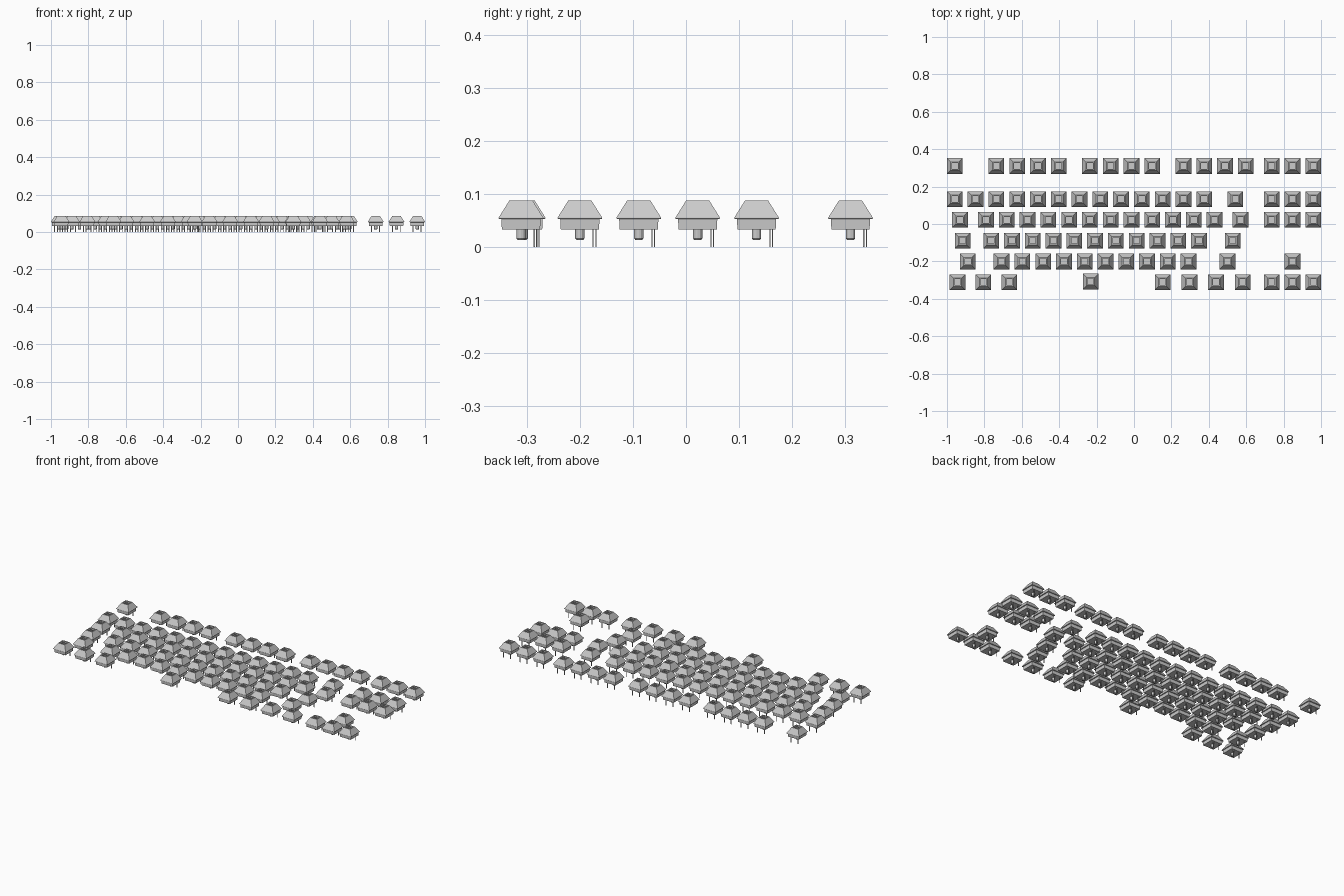
import bpy, bmesh, math
from mathutils import Matrix, Vector

if "Cube" in bpy.data.objects:
    bpy.data.objects.remove(bpy.data.objects["Cube"])

U = 0.1111          # key pitch
X0 = -0.958         # centre of the leftmost switch


def loft(bm, profile, sides, turn=0.0, centre=(0, 0)):
    """Stack regular polygon rings (radius, z) into a closed solid."""
    rings = []
    for r, z in profile:
        rings.append([bm.verts.new((centre[0] + r * math.cos(turn + 2 * math.pi * i / sides),
                                    centre[1] + r * math.sin(turn + 2 * math.pi * i / sides), z))
                      for i in range(sides)])
    for a, b in zip(rings, rings[1:]):
        for i in range(sides):
            j = (i + 1) % sides
            bm.faces.new((a[i], a[j], b[j], b[i]))
    bm.faces.new(list(reversed(rings[0])))
    bm.faces.new(rings[-1])


def square_loft(bm, profile):
    loft(bm, [(h * math.sqrt(2), z) for h, z in profile], 4, math.pi / 4)


def box(bm, centre, size):
    m = Matrix.Translation(Vector(centre)) @ Matrix.Diagonal((*size, 1))
    bmesh.ops.create_cube(bm, size=1, matrix=m)


def switch_mesh():
    bm = bmesh.new()
    # lower housing, lip, sloped upper housing and recessed top
    square_loft(bm, [(0.036, 0.033), (0.037, 0.052), (0.042, 0.053), (0.042, 0.055),
                     (0.022, 0.087), (0.016, 0.087), (0.016, 0.076)])
    # plunger collar and cross inside the recess
    loft(bm, [(0.010, 0.075), (0.010, 0.081)], 12)
    box(bm, (0, 0, 0.0805), (0.013, 0.004, 0.012))
    box(bm, (0, 0, 0.0805), (0.004, 0.013, 0.012))
    # locating post underneath
    loft(bm, [(0.0065, 0.013), (0.0088, 0.016), (0.0088, 0.034)], 12)
    # two contact pins
    box(bm, (-0.022, 0.025, 0.017), (0.005, 0.002, 0.034))
    box(bm, (0.020, 0.030, 0.017), (0.005, 0.002, 0.034))
    me = bpy.data.meshes.new("key_switch")
    bm.to_mesh(me)
    bm.free()
    return me


def run(start, count):
    return [start + i for i in range(count)]


nav = run(15.25, 3)
# row name, y position, switch columns in key units
rows = [
    ("function", 0.310, [0] + run(2, 4) + run(6.5, 4) + run(11, 4) + nav),
    ("number", 0.133, run(0, 13) + [13.5] + nav),
    ("upper", 0.022, [0.25] + run(1.5, 12) + [13.75] + nav),
    ("home", -0.089, [0.375] + run(1.75, 11) + [13.375]),
    ("lower", -0.200, [0.625] + run(2.25, 10) + [13.125, 16.25]),
    ("bottom", -0.311, [0.125, 1.375, 2.625, 10.0, 11.29, 12.57, 13.85] + nav),
]

mesh = switch_mesh()


def place(name, x, y):
    ob = bpy.data.objects.new(name, mesh)
    ob.location = (x, y, 0)
    bpy.context.collection.objects.link(ob)


for label, y, cols in rows:
    for i, c in enumerate(cols):
        place(f"{label}_row_switch_{i + 1}", X0 + c * U, y)
# space bar switch sits slightly further back
place("space_bar_switch", -0.232, -0.307)
